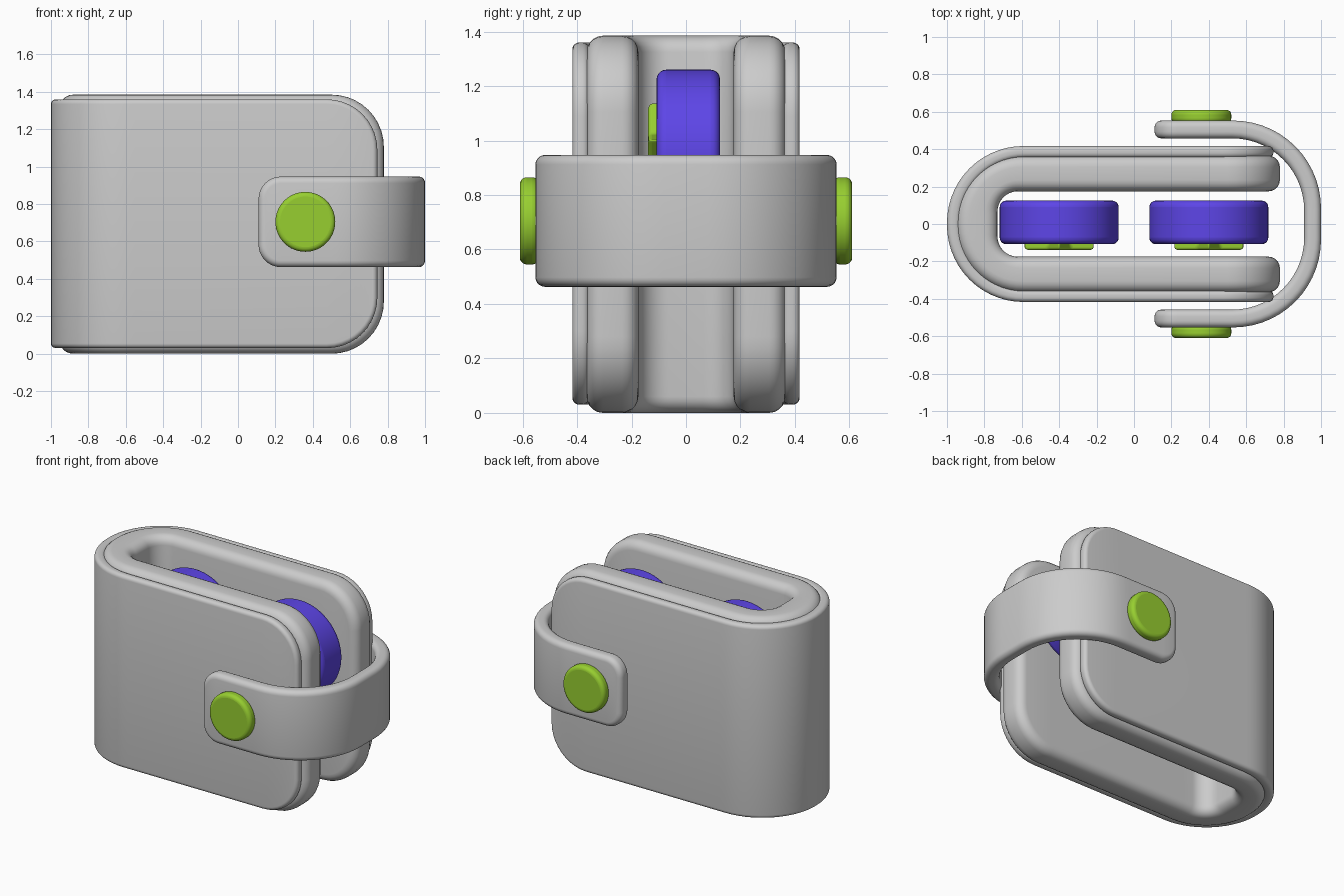
import bpy, bmesh
from math import sin, cos, pi

if "Cube" in bpy.data.objects:
    bpy.data.objects.remove(bpy.data.objects["Cube"])


def material(name, rgb):
    m = bpy.data.materials.new(name)
    m.diffuse_color = (*rgb, 1)
    m.use_nodes = True
    m.node_tree.nodes["Principled BSDF"].inputs["Base Color"].default_value = m.diffuse_color
    return m


GREEN = material("green", (0.31, 0.62, 0.03))
PURPLE = material("purple", (0.11, 0.06, 0.80))


def finish(bm, name, mat=None, angle=40, bevel=0, segments=5):
    bmesh.ops.recalc_face_normals(bm, faces=bm.faces)
    me = bpy.data.meshes.new(name)
    bm.to_mesh(me)
    bm.free()
    ob = bpy.data.objects.new(name, me)
    bpy.context.collection.objects.link(ob)
    if mat:
        me.materials.append(mat)
    if bevel:
        mod = ob.modifiers.new("bevel", "BEVEL")
        mod.width, mod.segments = bevel, segments
        mod.limit_method, mod.angle_limit = "ANGLE", 0.6
    bpy.ops.object.select_all(action="DESELECT")
    ob.select_set(True)
    bpy.context.view_layer.objects.active = ob
    bpy.ops.object.shade_smooth_by_angle(angle=angle * pi / 180)
    return ob


def u_point(s, end, straight, tip, w, r):
    """Point along a U-shaped line: a straight leg, then a unit-length bend, mirrored in y."""
    total = straight + 1
    side = -1 if s <= total else 1
    s = min(s, 2 * total - s)
    d = 1 if tip > end else -1
    centre, start = tip - d * r, end + d * straight
    t = s - straight
    if t <= 0:
        x, y = end + d * s, w
    elif t < 0.2:
        x, y = start + (centre - start) * t / 0.2, w
    elif t <= 0.8:
        a = (t - 0.2) / 0.6 * pi / 2
        x, y = centre + d * r * sin(a), w - r + r * cos(a)
    else:
        x, y = tip, (w - r) * (1 - t) / 0.2
    return x, side * y


def folded_sheet(name, end, straight, outer, inner, z0, z1, corner, bevel):
    """Rounded rectangle with soft rims, wrapped round a U. outer/inner = (tip, width, radius)."""
    total = 2 * (straight + 1)
    bend = [0.0] + [0.2 + 0.6 * i / 14 for i in range(15)] + [1.0]
    mid = [straight + t for t in bend]
    mid += [total - s for s in reversed(mid[:-1])]
    thick = abs(outer[1] - inner[1])
    arc = [bevel_i / 5 * pi / 2 for bevel_i in range(6)]
    rim = [(bevel * (1 - sin(a)), bevel / thick * (1 - cos(a))) for a in arc]
    rim += [(d, 1 - h) for d, h in reversed(rim)]
    bm = bmesh.new()
    loops = []
    for d, h in rim:
        q = [(corner - (corner - d) * cos(a), z1 - corner + (corner - d) * sin(a))
             for a in [i * pi / 20 for i in range(11)]]
        top = q + [(s, z1 - d) for s in mid] + [(total - s, z) for s, z in reversed(q)]
        ring = []
        for s, z in top + [(s, z0 + z1 - z) for s, z in reversed(top)]:
            a = u_point(s, end, straight, *outer)
            b = u_point(s, end, straight, *inner)
            ring.append(bm.verts.new((a[0] + (b[0] - a[0]) * h, a[1] + (b[1] - a[1]) * h, z)))
        loops.append(ring)
    n = len(loops[0])
    for A, B in zip(loops, loops[1:]):
        for i in range(n):
            j = (i + 1) % n
            bm.faces.new((A[i], A[j], B[j], B[i]))
    for L in (loops[0], loops[-1]):
        for i in range(n // 2 - 1):
            bm.faces.new((L[i], L[i + 1], L[n - 2 - i], L[n - 1 - i]))
    bmesh.ops.remove_doubles(bm, verts=bm.verts, dist=1e-5)
    return finish(bm, name)


def plate(name, outline, cx, cz, y0, y1, mat, bevel):
    """Outline in the xz plane extruded from y0 to y1."""
    bm = bmesh.new()
    f = bm.faces.new([bm.verts.new((cx + x, y0, cz + z)) for x, z in outline])
    g = bmesh.ops.extrude_face_region(bm, geom=[f])["geom"]
    bmesh.ops.translate(bm, vec=(0, y1 - y0, 0),
                        verts=[v for v in g if isinstance(v, bmesh.types.BMVert)])
    return finish(bm, name, mat, bevel=bevel)


def circle(r, n=64):
    return [(r * cos(2 * pi * i / n), r * sin(2 * pi * i / n)) for i in range(n)]


def star(r, r2):
    return [((r2 if i % 2 else r) * sin(i * pi / 5), (r2 if i % 2 else r) * cos(i * pi / 5))
            for i in range(10)]


# thick padded body and the thin cover wrapped round it
folded_sheet("wallet_body", 0.78, 1.33, (-0.95, 0.365, 0.36), (-0.73, 0.175, 0.11),
             0.0, 1.385, 0.28, 0.06)
folded_sheet("wallet_cover", 0.745, 1.295, (-1.0, 0.417, 0.41), (-0.93, 0.355, 0.35),
             0.03, 1.36, 0.27, 0.025)

# closing strap
folded_sheet("strap", 0.11, 0.39, (1.0, 0.553, 0.47), (0.91, 0.458, 0.385),
             0.463, 0.947, 0.12, 0.035)

# snap buttons on both strap ends
for side, label in ((-1, "front"), (1, "back")):
    plate(label + "_snap", circle(0.16), 0.36, 0.705, side * 0.54, side * 0.61, GREEN, 0.025)

# coins with a raised star
for side, label in ((-1, "left"), (1, "right")):
    plate(label + "_coin", circle(0.318), side * 0.4, 0.942, -0.108, 0.125, PURPLE, 0.035)
    plate(label + "_coin_star", star(0.2, 0.1), side * 0.4, 0.942, -0.14, -0.09, GREEN, 0.015)
